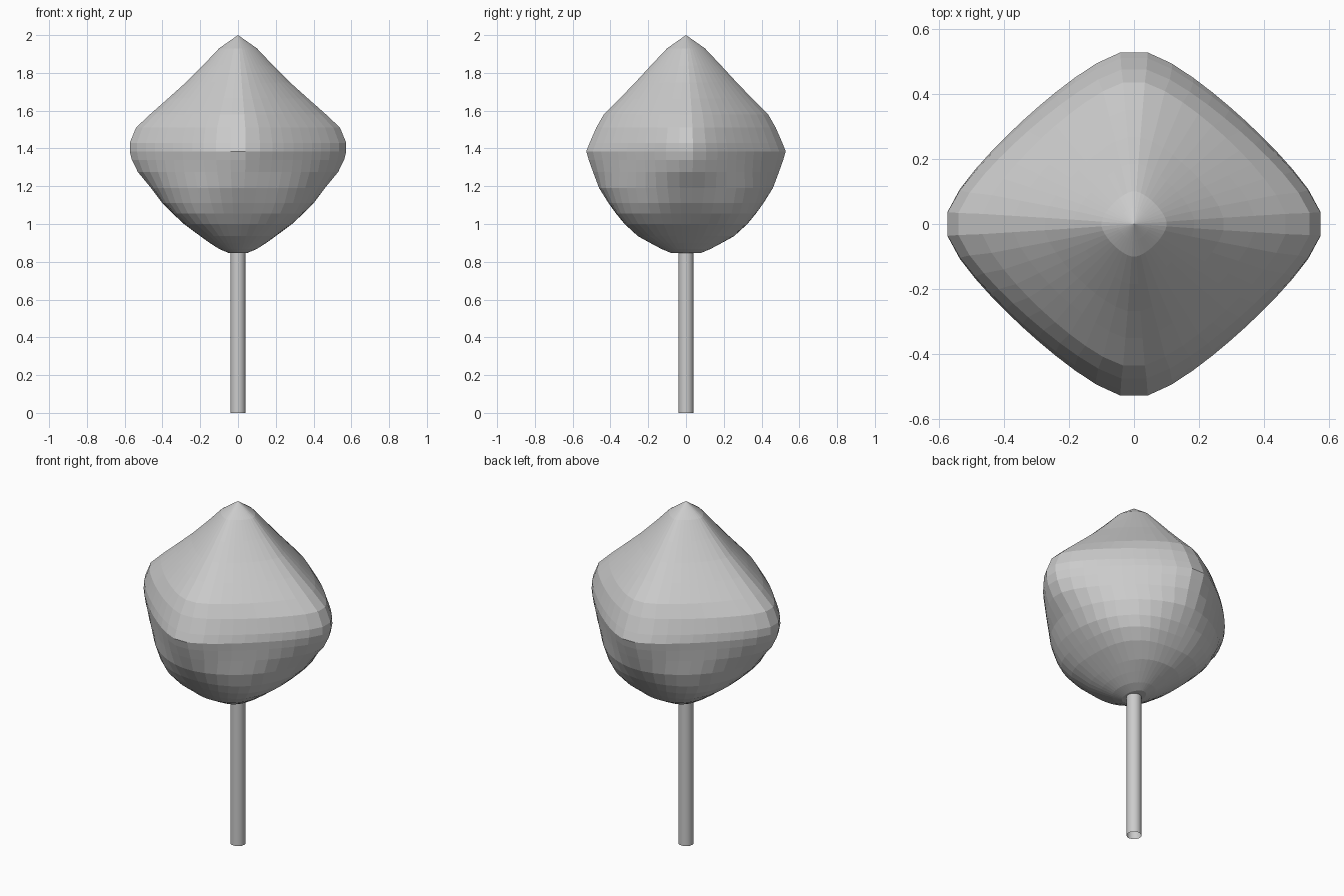
import bpy, bmesh, math

if "Cube" in bpy.data.objects:
    bpy.data.objects.remove(bpy.data.objects["Cube"])

# (z, half width x, half depth y, roundness: 1 = diamond, 2 = ellipse, 3 = squarish)
PROFILE = [
    (0.847, 0.05, 0.08, 2.0), (0.868, 0.10, 0.13, 2.1), (0.90, 0.15, 0.19, 2.3),
    (0.936, 0.20, 0.255, 2.5), (1.00, 0.286, 0.325, 2.8), (1.055, 0.345, 0.37, 2.7),
    (1.11, 0.40, 0.41, 2.2), (1.19, 0.46, 0.46, 1.75), (1.275, 0.53, 0.492, 1.35),
    (1.34, 0.562, 0.515, 1.2), (1.385, 0.573, 0.528, 1.16), (1.43, 0.573, 0.51, 1.16),
    (1.51, 0.54, 0.475, 1.18), (1.58, 0.466, 0.435, 1.22), (1.665, 0.37, 0.35, 1.28),
    (1.75, 0.275, 0.268, 1.32), (1.84, 0.185, 0.185, 1.35), (1.93, 0.10, 0.10, 1.4),
    (1.965, 0.05, 0.05, 1.5),
]
SIDES = 44
SOFT = 0.02  # rounds the corners on the axes


def make_object(name, bm):
    bmesh.ops.recalc_face_normals(bm, faces=bm.faces)
    mesh = bpy.data.meshes.new(name)
    bm.to_mesh(mesh)
    bm.free()
    obj = bpy.data.objects.new(name, mesh)
    bpy.context.collection.objects.link(obj)
    return obj


def radius(a, p):
    c = math.sqrt(math.cos(a) ** 2 + SOFT)
    s = math.sqrt(math.sin(a) ** 2 + SOFT)
    return (c ** p + s ** p) ** (-1 / p)


def ring(bm, z, rx, ry, p):
    # softened superellipse ring; half-step offset leaves a flat facet on each axis
    angles = [2 * math.pi * (i + 0.5) / SIDES for i in range(SIDES)]
    pts = [(radius(a, p) * math.cos(a), radius(a, p) * math.sin(a)) for a in angles]
    size = max(x for x, y in pts)
    return [bm.verts.new((rx * x / size, ry * y / size, z)) for x, y in pts]


# Faceted head
bm = bmesh.new()
rings = [ring(bm, *row) for row in PROFILE]
for lo, hi in zip(rings, rings[1:]):
    for i in range(SIDES):
        j = (i + 1) % SIDES
        bm.faces.new((lo[i], lo[j], hi[j], hi[i]))
bm.faces.new(rings[0][::-1])
tip = bm.verts.new((0, 0, 2.0))
for i in range(SIDES):
    bm.faces.new((rings[-1][i], rings[-1][(i + 1) % SIDES], tip))
make_object("head", bm)

# Stick, an open tube
bm = bmesh.new()
bmesh.ops.create_cone(bm, cap_ends=False, segments=16, radius1=0.04, radius2=0.04, depth=0.86)
bmesh.ops.translate(bm, verts=bm.verts, vec=(0, 0, 0.43))
stick = make_object("stick", bm)
for f in stick.data.polygons:
    f.use_smooth = True
